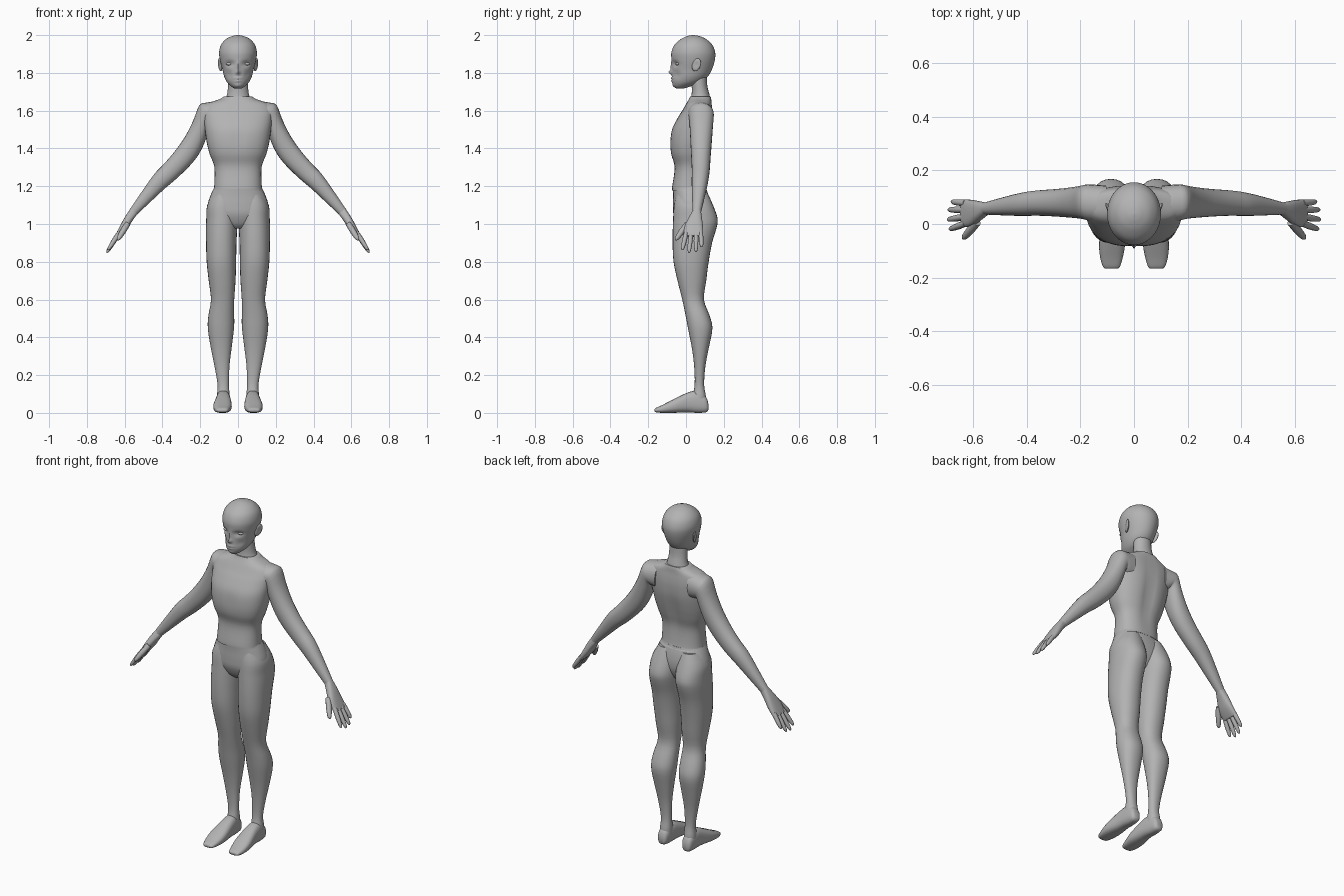
import bpy, bmesh, math
from mathutils import Vector

grey = bpy.data.materials.new("plain grey")
grey.diffuse_color = (0.45, 0.45, 0.45, 1)


def level(z, y0, y1, x0, x1):
    """Horizontal ring: centre, half-axis across, half-axis in depth."""
    return (Vector(((x0 + x1) / 2, (y0 + y1) / 2, z)),
            Vector(((x1 - x0) / 2, 0, 0)), Vector((0, (y1 - y0) / 2, 0)))


def slanted(xo, zo, xi, zi, y0, y1):
    """Ring across a limb, from its outer to its inner outline point."""
    return (Vector(((xo + xi) / 2, (y0 + y1) / 2, (zo + zi) / 2)),
            Vector(((xo - xi) / 2, 0, (zo - zi) / 2)), Vector((0, (y1 - y0) / 2, 0)))


def upright(y, z0, z1, x0, x1):
    return (Vector(((x0 + x1) / 2, y, (z0 + z1) / 2)),
            Vector(((x1 - x0) / 2, 0, 0)), Vector((0, 0, (z1 - z0) / 2)))


def smooth_rings(rings, steps):
    out = []
    n = len(rings)
    for i in range(n - 1):
        quad = [rings[max(0, min(n - 1, i + k))] for k in (-1, 0, 1, 2)]
        for s in range(steps):
            t = s / steps
            out.append([0.5 * (2 * b + (c - a) * t + (2 * a - 5 * b + 4 * c - d) * t * t
                               + (3 * b - a - 3 * c + d) * t ** 3) for a, b, c, d in zip(*quad)])
    out.append(list(rings[-1]))
    return out


def finish(name, bm, mirror=False, angle=50):
    bmesh.ops.recalc_face_normals(bm, faces=bm.faces)
    me = bpy.data.meshes.new(name)
    bm.to_mesh(me)
    bm.free()
    ob = bpy.data.objects.new(name, me)
    bpy.context.collection.objects.link(ob)
    me.materials.append(grey)
    if mirror:
        ob.modifiers.new("mirror", 'MIRROR').use_mirror_merge = False
    bpy.ops.object.select_all(action='DESELECT')
    ob.select_set(True)
    bpy.context.view_layer.objects.active = ob
    bpy.ops.object.shade_smooth_by_angle(angle=math.radians(angle))
    return ob


def loft(name, rings, sides=24, steps=3, power=2.0, mirror=False, bumps=()):
    bm = bmesh.new()
    rows = []
    for c, a, b in smooth_rings(rings, steps):
        row = []
        for k in range(sides):
            t = 2 * math.pi * k / sides
            u, v = math.cos(t), math.sin(t)
            u = math.copysign(abs(u) ** (2 / power), u)
            v = math.copysign(abs(v) ** (2 / power), v)
            row.append(bm.verts.new(c + a * u + b * v))
        rows.append(row)
    for r, q in zip(rows, rows[1:]):
        for k in range(sides):
            j = (k + 1) % sides
            bm.faces.new((r[k], r[j], q[j], q[k]))
    bm.faces.new(rows[0])
    bm.faces.new(rows[-1])
    # soft dents and swellings pushed along y: x, y, z, width, height, push
    moves = []
    for vert in bm.verts:
        p = vert.co
        moves.append(sum(push * math.exp(-((p.x - x) / w) ** 2 - ((p.z - z) / h) ** 2
                                         - ((p.y - y) / 0.06) ** 2)
                         for x, y, z, w, h, push in bumps))
    for vert, m in zip(bm.verts, moves):
        vert.co.y += m
    return finish(name, bm, mirror)


def ball(name, centre, size):
    bm = bmesh.new()
    bmesh.ops.create_uvsphere(bm, u_segments=16, v_segments=10, radius=1)
    for v in bm.verts:
        v.co = Vector(centre) + Vector([a * b for a, b in zip(v.co, size)])
    return finish(name, bm, True)


# Head with sockets, nose, lips and chin
head = [(1.718, -.052, -.01, .02), (1.73, -.066, .03, .038), (1.75, -.073, .08, .058),
        (1.78, -.074, .115, .073), (1.82, -.073, .138, .083), (1.87, -.077, .153, .096),
        (1.91, -.077, .154, .10), (1.95, -.06, .138, .089), (1.98, -.025, .105, .062),
        (1.995, .008, .07, .03), (2.0, .032, .042, .005)]
loft("head", [level(z, f, b, -w, w) for z, f, b, w in head], 64, 6, bumps=[
    (.043, -.06, 1.848, .022, .014, .014), (-.043, -.06, 1.848, .022, .014, .014),
    (0, -.075, 1.803, .010, .011, -.017), (0, -.075, 1.83, .008, .025, -.008),
    (0, -.075, 1.772, .022, .005, -.006), (0, -.075, 1.757, .017, .005, -.005),
    (0, -.075, 1.732, .02, .01, -.003), (.05, -.06, 1.79, .018, .02, .007),
    (-.05, -.06, 1.79, .018, .02, .007)])
ball("eye", (.045, -.043, 1.848), (.018, .012, .009))

# Ears: tilted rim with a hollow
ear = ball("ear", (0, 0, 0), (.009, .023, .034))
for v in ear.data.vertices:
    x, y, z = v.co
    hollow = -.007 * math.exp(-(y / .011) ** 2 - (z / .017) ** 2) if x > 0 else 0
    v.co = (.095 + x + hollow + .35 * y + .12 * z, .055 + y + .2 * z, 1.843 + z)

# Neck
neck = [(1.63, .02, .135, .072), (1.66, .025, .13, .066), (1.69, .03, .123, .057),
        (1.73, .03, .113, .053), (1.79, .02, .11, .052)]
loft("neck", [level(z, f, b, -w, w) for z, f, b, w in neck])

# Torso with spine groove and shoulder blades
torso = [(1.178, -.074, .112, .131), (1.2, -.073, .104, .126), (1.3, -.06, .098, .125),
         (1.37, -.079, .115, .15), (1.43, -.084, .13, .165), (1.5, -.075, .143, .175),
         (1.56, -.045, .145, .182), (1.6, -.02, .142, .185), (1.635, 0, .137, .165),
         (1.66, .015, .135, .10), (1.674, .022, .132, .076)]
loft("torso", [level(z, f, b, -w, w) for z, f, b, w in torso], 40, 4, 2.4, bumps=[
    (0, .13, 1.42, .03, .16, -.014), (0, -.06, 1.45, .02, .06, .006)])

# Arms, traced from the outer and inner outlines
arm = [(.10, 1.652, .11, 1.50, .0, .143), (.165, 1.643, .14, 1.51, .008, .147),
       (.205, 1.628, .15, 1.515, .015, .147), (.238, 1.545, .163, 1.47, .02, .142),
       (.285, 1.455, .193, 1.395, .024, .136), (.345, 1.372, .24, 1.325, .028, .13),
       (.40, 1.31, .32, 1.245, .031, .125), (.445, 1.262, .385, 1.19, .03, .117),
       (.51, 1.17, .455, 1.125, .032, .10), (.573, 1.077, .535, 1.05, .035, .08)]
loft("arm", [slanted(*r) for r in arm], 24, 3, 2.2, True)

# Hands
palm = [(.568, 1.083, .532, 1.055, .036, .079), (.597, 1.04, .56, 1.015, .012, .085),
        (.622, .995, .588, .972, -.008, .09), (.645, .95, .622, .935, -.012, .091),
        (.648, .94, .63, .93, -.008, .087)]
loft("palm", [slanted(*r) for r in palm], 24, 3, 2.6, True)


def digit(name, base, tip, r):
    base, tip = Vector(base), Vector(tip)
    d = (tip - base).normalized()
    a = d.cross(Vector((0, 1, 0))).normalized()
    b = d.cross(a)
    rings = [(base.lerp(tip, t), a * r * s, b * r * s)
             for t, s in ((0, 1), (.45, 1.05), (.85, .8), (.97, .45), (1, .1))]
    loft(name, rings, 10, 2, 2.0, True)


for name, y0, tip in (("little_finger", .078, (.68, .083, .878)),
                      ("ring_finger", .053, (.692, .053, .853)),
                      ("middle_finger", .027, (.695, .016, .848)),
                      ("index_finger", .002, (.688, -.02, .862))):
    digit(name, (.628, y0, .955), tip, .012)
digit("thumb", (.585, .006, 1.0), (.637, -.055, .915), .015)

# Hips
hips = [(1.192, -.069, .106, .127), (1.15, -.068, .118, .146), (1.1, -.069, .125, .161),
        (1.05, -.066, .12, .155), (1.0, -.045, .095, .10), (.975, -.02, .06, .04)]
loft("hips", [level(z, f, b, -w, w) for z, f, b, w in hips], 36, 4, 2.3)

# Legs including the seat
leg = [(1.17, -.05, .112, .02, .128), (1.1, -.064, .143, .002, .163),
       (1.03, -.068, .167, .002, .168), (.98, -.07, .162, .004, .17),
       (.9, -.071, .138, .008, .169), (.8, -.066, .12, .01, .166),
       (.7, -.045, .107, .013, .155), (.6, -.02, .095, .02, .143),
       (.52, -.003, .123, .02, .156), (.45, .01, .14, .021, .16),
       (.35, .03, .122, .033, .145), (.25, .043, .103, .045, .125),
       (.15, .046, .096, .048, .108), (.09, .035, .105, .044, .112), (.04, .03, .105, .045, .11)]
loft("leg", [level(*r) for r in leg], 28, 3, 2.2, True)

# Feet
foot = [(.118, .015, .05, .062, .096), (.105, .003, .085, .05, .108), (.06, 0, .115, .043, .114),
        (.01, .003, .108, .038, .118), (-.07, 0, .07, .033, .13), (-.125, 0, .042, .042, .126),
        (-.158, .003, .027, .052, .116), (-.166, .008, .02, .06, .108)]
loft("foot", [upright(*r) for r in foot], 24, 3, 2.6, True)
